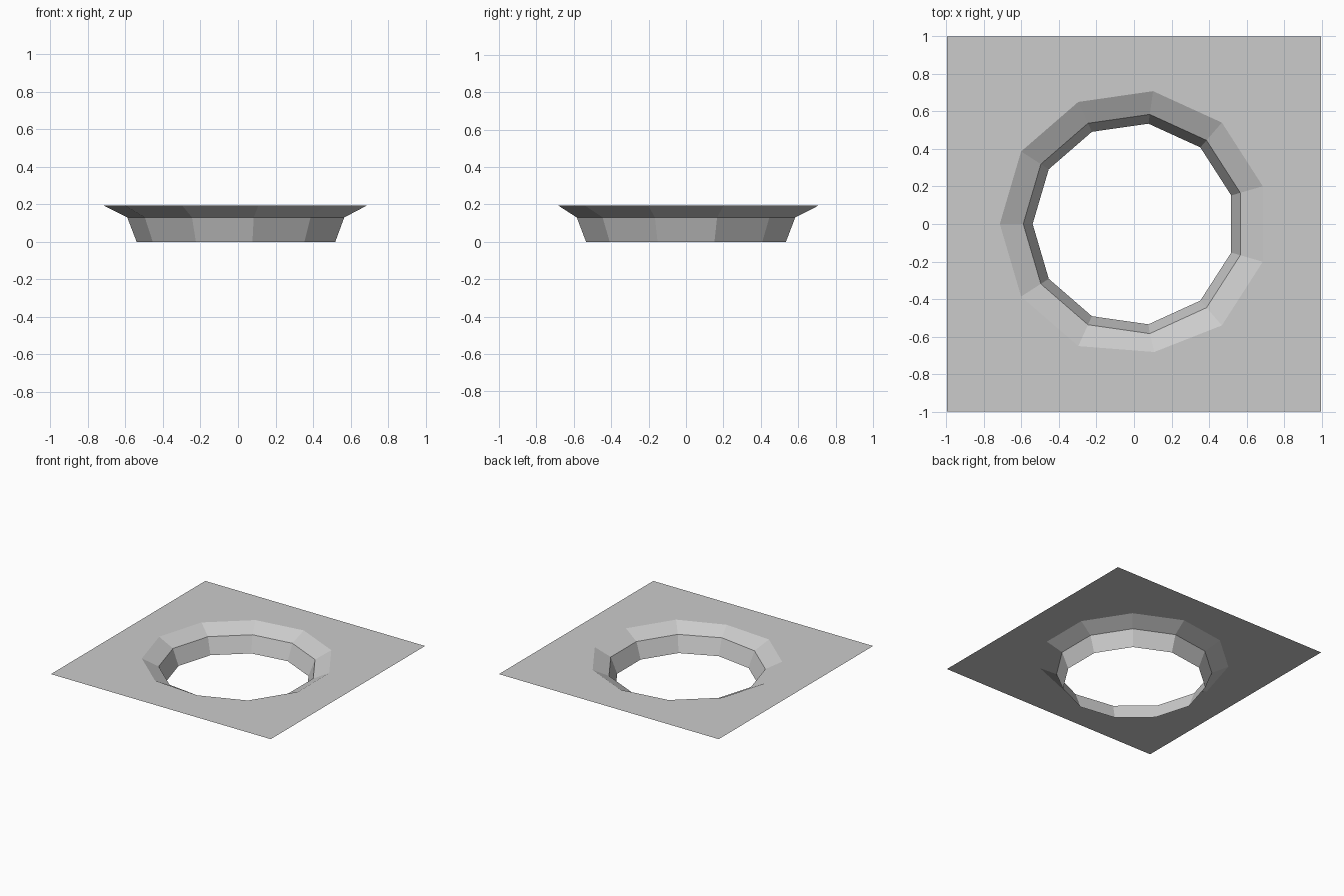
import bpy, bmesh, math

if "Cube" in bpy.data.objects:
    bpy.data.objects.remove(bpy.data.objects["Cube"])

SIDES = 11
HALF_X, HALF_Y = 0.997, 1.0
TOP, MID = 0.193, 0.13

grey = bpy.data.materials.new("light_grey")
grey.diffuse_color = (0.6, 0.6, 0.6, 1)
grey.use_nodes = True
grey.node_tree.nodes["Principled BSDF"].inputs["Base Color"].default_value = grey.diffuse_color


def ring(radius, z):
    pts = []
    for k in range(SIDES):
        a = math.pi + 2 * math.pi * k / SIDES
        pts.append((radius * math.cos(a), radius * math.sin(a), z))
    return pts


def finish(bm, name):
    me = bpy.data.meshes.new(name)
    bm.to_mesh(me)
    bm.free()
    me.materials.append(grey)
    ob = bpy.data.objects.new(name, me)
    bpy.context.collection.objects.link(ob)


def band(name, lower, upper):
    # open band whose faces look inwards and up
    bm = bmesh.new()
    lo = [bm.verts.new(p) for p in lower]
    up = [bm.verts.new(p) for p in upper]
    for i in range(SIDES):
        j = (i + 1) % SIDES
        bm.faces.new((lo[i], up[i], up[j], lo[j]))
    finish(bm, name)


# Ring profiles; one rim corner is pulled in slightly
rim = ring(0.715, TOP)
low = min(range(SIDES), key=lambda i: rim[i][1])
rim[low] = (0.108, -0.682, TOP)
shoulder = ring(0.59, MID)
foot = ring(0.54, 0.0)

# Steep collar wall and shallow sloped flange
band("collar_wall", foot, shoulder)
band("sloped_flange", shoulder, rim)

# Thin square sheet with the hole left open
bm = bmesh.new()
corners = [(-HALF_X, -HALF_Y, TOP), (HALF_X, -HALF_Y, TOP),
           (HALF_X, HALF_Y, TOP), (-HALF_X, HALF_Y, TOP)]
edges = []
for loop in (corners, rim):
    vs = [bm.verts.new(p) for p in loop]
    edges += [bm.edges.new((vs[i - 1], vs[i])) for i in range(len(vs))]
bmesh.ops.triangle_fill(bm, edges=edges, use_beauty=True, use_dissolve=False)
bm.normal_update()
for f in bm.faces:
    if f.normal.z < 0:
        f.normal_flip()
finish(bm, "square_sheet")
